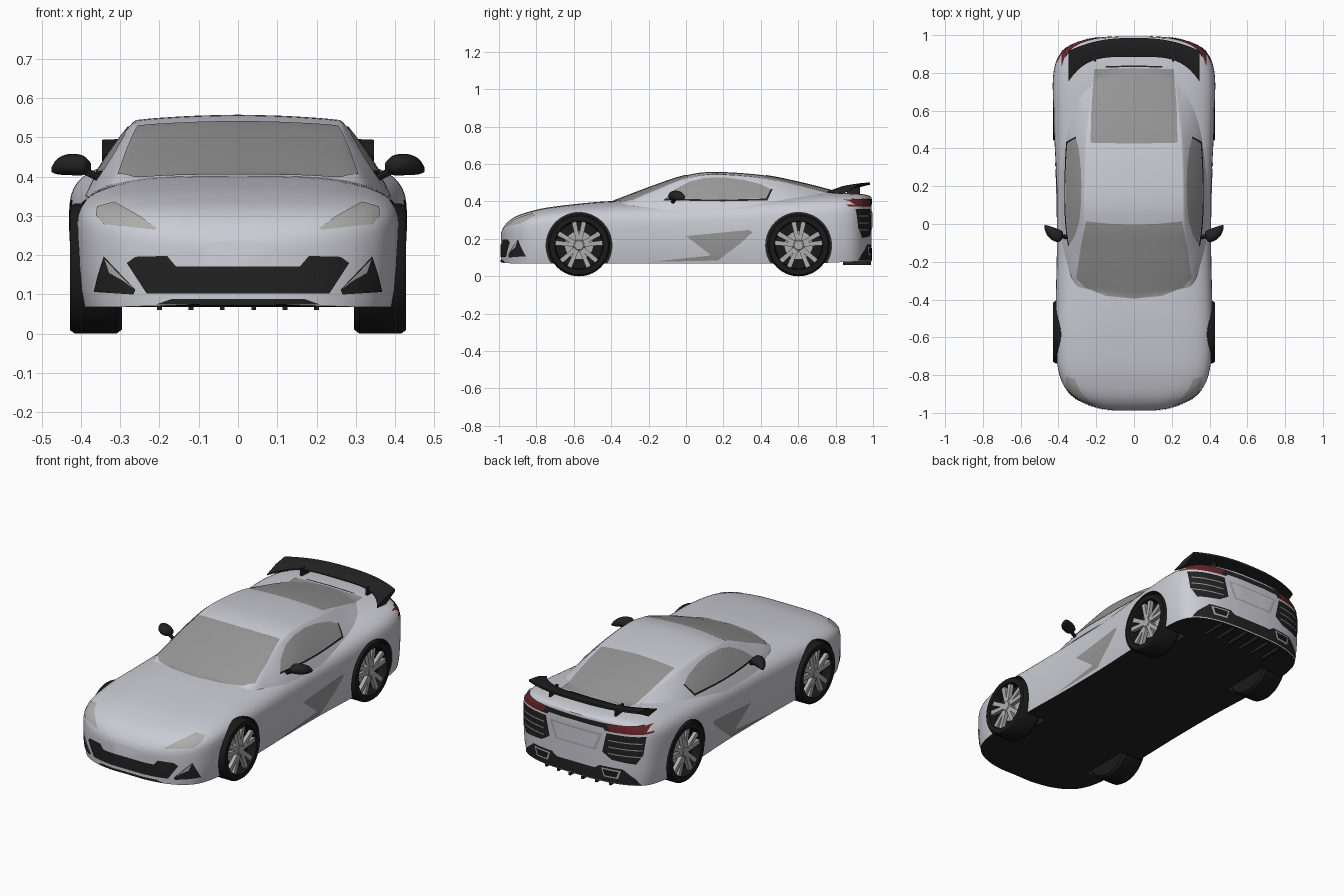
import bpy, bmesh, math
from mathutils import Vector
from mathutils.bvhtree import BVHTree

if "Cube" in bpy.data.objects:
    bpy.data.objects.remove(bpy.data.objects["Cube"])


def material(name, r, g, b):
    m = bpy.data.materials.new(name)
    m.diffuse_color = (r, g, b, 1)
    m.use_nodes = True
    m.node_tree.nodes["Principled BSDF"].inputs["Base Color"].default_value = m.diffuse_color
    return m


SILVER = material("silver_paint", 0.60, 0.60, 0.66)
GLASS = material("grey_glass", 0.31, 0.31, 0.31)
LAMP = material("lamp_grey", 0.42, 0.42, 0.41)
BLACK = material("black_trim", 0.016, 0.016, 0.016)
TYRE = material("tyre_black", 0.010, 0.010, 0.010)
RIM = material("rim_metal", 0.42, 0.42, 0.43)
RED = material("tail_red", 0.13, 0.018, 0.02)


# ---------- helpers ----------
def tube(rings):
    """Skin closed rings of points, capped at both ends."""
    n = len(rings[0])
    verts = [p for r in rings for p in r]
    faces = [(i * n + j, i * n + (j + 1) % n, (i + 1) * n + (j + 1) % n, (i + 1) * n + j)
             for i in range(len(rings) - 1) for j in range(n)]
    faces += [tuple(range(n)), tuple(range(len(verts) - n, len(verts)))]
    return verts, faces


def flip(part):
    return [(-x, y, z) for x, y, z in part[0]], part[1]


def build(name, parts, mat):
    bm = bmesh.new()
    for verts, faces in parts:
        vs = [bm.verts.new(v) for v in verts]
        for f in faces:
            bm.faces.new([vs[i] for i in f])
    bmesh.ops.recalc_face_normals(bm, faces=bm.faces)
    return finish(name, bm, mat)


def finish(name, bm, mat):
    me = bpy.data.meshes.new(name)
    bm.to_mesh(me)
    bm.free()
    me.materials.append(mat)
    ob = bpy.data.objects.new(name, me)
    bpy.context.collection.objects.link(ob)
    return ob


def smooth_keys(keys, sub):
    """Catmull-Rom through rows of numbers."""
    out = []
    for i in range(len(keys) - 1):
        a, b, c, d = (keys[min(max(k, 0), len(keys) - 1)] for k in (i - 1, i, i + 1, i + 2))
        for s in range(sub):
            t = s / sub
            out.append(tuple(0.5 * (2 * q + (r - p) * t + (2 * p - 5 * q + 4 * r - w) * t * t
                                    + (3 * q - p - 3 * r + w) * t ** 3)
                             for p, q, r, w in zip(a, b, c, d)))
    return out + [tuple(keys[-1])]


def full_ring(half, y):
    """Half section (top centre to bottom centre) to a closed ring."""
    return [(x, y, z) for x, z in half] + [(-x, y, z) for x, z in half[-2:0:-1]]


def circle(r, x, cy, cz, n=40, ry=1.0):
    return [(x, cy + ry * r * math.cos(2 * math.pi * k / n), cz + r * math.sin(2 * math.pi * k / n))
            for k in range(n)]


def box(x0, x1, y0, y1, z0, z1):
    return tube([[(x, y0, z0), (x, y1, z0), (x, y1, z1), (x, y0, z1)] for x in (x0, x1)])


# ---------- body shell ----------
def body_half(w, zt, zm, zb, n):
    pts = []
    for k in range(15):
        t = math.pi / 2 * (1 - k / 14)
        pts.append((w * max(math.cos(t), 0) ** (2 / n) if k else 0.0,
                    zm + (zt - zm) * max(math.sin(t), 0) ** (2 / n) if k < 14 else zm))
    return pts + [(w * 0.995, zm * .6 + zb * .4), (w * 0.98, zm * .25 + zb * .75),
                  (w * 0.955, zb), (w * 0.5, zb), (0, zb)]


body_keys = [  # y, half width, top, widest height, bottom, squareness
    (-.988, .10, .235, .19, .075, 3.4), (-.976, .18, .262, .195, .072, 3.5), (-.95, .26, .293, .20, .07, 3.6),
    (-.91, .325, .32, .215, .068, 3.7), (-.85, .375, .342, .23, .068, 3.8), (-.75, .405, .366, .24, .068, 3.8),
    (-.575, .416, .388, .25, .068, 3.6), (-.4, .414, .402, .25, .068, 3.3), (-.1, .408, .41, .25, .068, 3.4),
    (.2, .410, .415, .25, .068, 3.6), (.5, .424, .43, .26, .068, 4), (.7, .431, .444, .27, .07, 4),
    (.82, .423, .446, .27, .075, 4.2), (.9, .392, .443, .27, .078, 4.6), (.95, .325, .438, .27, .08, 5),
    (.98, .22, .431, .27, .08, 5), (.992, .09, .424, .27, .08, 5)]
shell = tube([full_ring(body_half(*k[1:]), k[0]) for k in smooth_keys(body_keys, 5)])
body = build("body_shell", [shell], SILVER)

# ---------- cabin ----------
cabin_keys = [  # y, roof height, crown drop, roof half width, base half width, base height
    (-.42, .39, .05, .29, .33, .32), (-.29, .44, .038, .31, .35, .34), (-.15, .492, .03, .29, .375, .35),
    (0, .540, .02, .272, .388, .35), (.15, .558, .016, .268, .39, .35), (.4, .542, .018, .262, .388, .35),
    (.6, .504, .025, .248, .375, .36), (.8, .453, .03, .232, .345, .37), (.89, .425, .03, .225, .33, .37)]
rings = []
for y, zt, d, wr, wb, zb in smooth_keys(cabin_keys, 6):
    edge = zt - d
    arc = [(0, zt), (.4 * wr, zt - .16 * d), (.75 * wr, zt - .5 * d), (.93 * wr, zt - .8 * d), (wr, edge - .004),
           (wr + .4 * (wb - wr), edge - .34 * (edge - zb)), (wr + .75 * (wb - wr), edge - .68 * (edge - zb)), (wb, zb)]
    rings.append(full_ring(smooth_keys(arc, 3) + [(0, zb)], y))
cabin_shell = tube(rings)
cabin = build("cabin", [cabin_shell], SILVER)

off = len(shell[0])
bvh = BVHTree.FromPolygons([Vector(v) for v in shell[0] + cabin_shell[0]],
                           shell[1] + [tuple(i + off for i in f) for f in cabin_shell[1]])

# ---------- wheel arches and dark floor ----------
AXLES = (-.572, .602)
cut = build("arch_cutter", [tube([circle(.176, s * .27, y, .165, 64), circle(.176, s * .6, y, .165, 64)])
                            for s in (1, -1) for y in AXLES], BLACK)
mod = body.modifiers.new("arches", "BOOLEAN")
mod.object, mod.operation, mod.solver = cut, "DIFFERENCE", "EXACT"
bpy.context.view_layer.objects.active = body
bpy.ops.object.modifier_apply(modifier="arches")
bpy.data.objects.remove(cut)
if BLACK.name not in body.data.materials:
    body.data.materials.append(BLACK)
dark = list(body.data.materials).index(BLACK)
for p in body.data.polygons:
    c, n = p.center, p.normal
    near = min(math.hypot(c.y - a, c.z - .165) for a in AXLES) < .178
    floor = n.z < -.7 and c.z < .12
    p.material_index = dark if floor or (near and (abs(n.x) < .3 or abs(c.x) < .3)) else 0


# ---------- projected plates: glass, lamps, grilles ----------
def plate(name, outline, view, mat, lift=.003, both=False):
    """Drape a flat outline onto the shell; view is front, back, side or top."""
    place = {"front": lambda a, b: Vector((a, -2, b)), "back": lambda a, b: Vector((a, 2, b)),
             "side": lambda a, b: Vector((2, a, b)), "top": lambda a, b: Vector((a, b, 2))}[view]
    ray = {"front": Vector((0, 1, 0)), "back": Vector((0, -1, 0)),
           "side": Vector((-1, 0, 0)), "top": Vector((0, 0, -1))}[view]
    bm = bmesh.new()
    bm.faces.new([bm.verts.new(place(a, b)) for a, b in outline])
    bmesh.ops.triangulate(bm, faces=bm.faces[:])
    for axis in range(3):
        if abs(ray[axis]) < .5:
            for k in range(-50, 51):
                no = Vector((0, 0, 0))
                no[axis] = 1
                bmesh.ops.bisect_plane(bm, geom=bm.verts[:] + bm.edges[:] + bm.faces[:],
                                       plane_co=no * (k * .02 + .0003), plane_no=no)
    missed = []
    for v in bm.verts:
        hit, normal, _, _ = bvh.ray_cast(v.co, ray)
        if hit is None:
            missed.append(v)
        else:
            v.co = hit + (normal if normal.dot(ray) < 0 else -normal) * lift
    bmesh.ops.delete(bm, geom=missed, context="VERTS")
    bm.normal_update()
    for f in bm.faces:
        if f.normal.dot(ray) > 0:
            f.normal_flip()
    ob = finish(name, bm, mat)
    if both:
        m = ob.modifiers.new("mirror", "MIRROR")
        m.use_mirror_merge = False
    return ob


def sym(half):
    return half + [(-a, b) for a, b in reversed(half) if abs(a) > 1e-6]


plate("windscreen", sym([(0, -.395), (.15, -.38), (.26, -.335), (.305, -.285), (.28, -.12), (.255, .015),
                         (.13, .002), (0, -.003)]), "top", GLASS)
plate("rear_window", sym([(0, .425), (.23, .43), (.225, .62), (.21, .82), (0, .825)]), "top", GLASS)
plate("boot_gap", sym([(0, .832), (.15, .828), (.15, .835), (0, .84)]), "top", BLACK, .004)
plate("side_window", [(-.11, .415), (-.06, .462), (.02, .505), (.10, .524), (.2, .527), (.3, .515), (.4, .49),
                      (.455, .463), (.43, .415), (.2, .41)], "side", GLASS, .003, True)
plate("window_trim", [(-.12, .404), (.2, .399), (.435, .404), (.463, .464), (.453, .464), (.427, .413),
                      (.2, .408), (-.11, .413)], "side", BLACK, .004, True)
plate("side_scoop", [(0, .215), (.34, .248), (.355, .235), (.29, .175), (.17, .085), (.10, .10), (.23, .165),
                     (.19, .19)], "side", GLASS, .003, True)
plate("sill_scoop", [(-.18, .078), (.17, .085), (.12, .11)], "side", GLASS, .0035, True)
plate("headlamp", [(.358, .322), (.315, .334), (.25, .298), (.207, .268), (.212, .264), (.34, .278), (.36, .30)],
      "front", LAMP, .003, True)
plate("main_grille", sym([(0, .171), (.157, .171), (.18, .198), (.26, .196), (.282, .18), (.232, .103), (0, .103)]),
      "front", BLACK)
plate("bumper_vent", [(.34, .197), (.26, .112), (.265, .1), (.365, .107), (.355, .15)], "front", BLACK, .003, True)
plate("vent_lip", [(.337, .19), (.265, .115), (.29, .135), (.325, .155)], "front", LAMP, .005, True)
plate("front_lip", sym([(0, .088), (.17, .088), (.21, .074), (0, .076)]), "front", BLACK)

# ---------- rear panel ----------
plate("rear_band", sym([(0, .412), (.36, .412), (.37, .372), (.18, .372), (.17, .385), (0, .385)]), "back", BLACK)
plate("tail_lamp", [(.19, .408), (.30, .412), (.40, .405), (.40, .372), (.21, .372)], "back", RED, .005, True)
plate("rear_grille", [(.19, .36), (.385, .36), (.375, .26), (.345, .205), (.22, .215), (.165, .25)],
      "back", BLACK, .003, True)
for k in range(3):
    z = .325 - k * .037
    plate("grille_slat", [(.20, z), (.37, z), (.37, z - .006), (.20, z - .006)], "back", GLASS, .005, True)
plate("plate_frame", sym([(0, .35), (.165, .35), (.125, .25), (0, .25)]), "back", LAMP)
plate("plate_recess", sym([(0, .34), (.148, .34), (.114, .26), (0, .26)]), "back", SILVER, .005)
plate("diffuser", sym([(0, .15), (.12, .15), (.15, .17), (.28, .17), (.34, .12), (.36, .085), (0, .085)]),
      "back", BLACK)
plate("exhaust_rim", [(.16, .16), (.27, .16), (.255, .112), (.175, .112)], "back", RIM, .005, True)
plate("exhaust_hole", [(.17, .153), (.258, .153), (.246, .12), (.182, .12)], "back", TYRE, .007, True)
build("diffuser_fins", [box(x - .006, x + .006, .84, .995 - abs(x) * .12, .06, .125)
                        for x in (-.2, -.12, -.04, .04, .12, .2)], BLACK)

# ---------- rear wing ----------
wing = []
for k in range(29):
    u = k / 14 - 1
    a = abs(u)
    yf, yr = .885 - .13 * a ** 4, .985 - .07 * a ** 2.5
    zf, zr = .478 - .025 * a ** 5, .502 - .008 * a ** 2
    th = .012 + .022 * a ** 8
    wing.append([(u * .347, yf, zf), (u * .347, (yf + yr) / 2, (zf + zr) / 2 + .008), (u * .347, yr, zr),
                 (u * .347, yr, zr - .012), (u * .347, (yf + yr) / 2, (zf + zr) / 2 - th), (u * .347, yf, zf - .006)])
build("rear_wing", [tube(wing)], BLACK)
strut = box(.20, .212, .86, .93, .42, .485)
build("wing_struts", [strut, flip(strut)], BLACK)

# ---------- door mirrors ----------
head_keys = [(.375, -.055, .425, .010), (.395, -.062, .429, .025), (.43, -.052, .431, .027),
             (.46, -.033, .426, .020), (.475, -.014, .418, .006)]
head = tube([circle(r, x, y, z, 16, 1.3) for x, y, z, r in smooth_keys(head_keys, 4)])
stalk = tube([circle(.011, .33, -.075, .385, 10), circle(.011, .40, -.06, .42, 10)])
build("door_mirrors", [head, stalk, flip(head), flip(stalk)], BLACK)

# ---------- wheels ----------
TREAD = [(.125, .30), (.155, .295), (.166, .31), (.166, .415), (.157, .428), (.130, .428), (.124, .405),
         (.124, .378), (.02, .376)]
for label, cy in zip(("front", "rear"), AXLES):
    tyre = tube([circle(r, x, cy, .166, 56) for r, x in TREAD])
    rim = [tube([circle(.034, .385, cy, .166), circle(.034, .414, cy, .166), circle(.024, .422, cy, .166)]),
           tube([circle(.075, .37, cy, .166), circle(.075, .384, cy, .166)])]
    for k in range(5):
        for s in (-1, 1):
            a = math.pi / 2 + k * math.tau / 5 + s * .21
            quad = [(.018, -.010), (.127, -.013), (.127, .013), (.018, .010)]
            rim.append(tube([[(x, cy + r * math.cos(a) - t * math.sin(a), .166 + r * math.sin(a) + t * math.cos(a))
                              for r, t in quad] for x in (.398, .419)]))
    for side, parts, tread in (("right", rim, tyre), ("left", [flip(p) for p in rim], flip(tyre))):
        build(f"{label}_{side}_tyre", [tread], TYRE)
        build(f"{label}_{side}_rim", parts, RIM)

# ---------- smooth shading with crisp edges ----------
for ob in bpy.context.scene.objects:
    ob.select_set(True)
    bpy.context.view_layer.objects.active = ob
bpy.ops.object.shade_smooth_by_angle(angle=math.radians(35))
